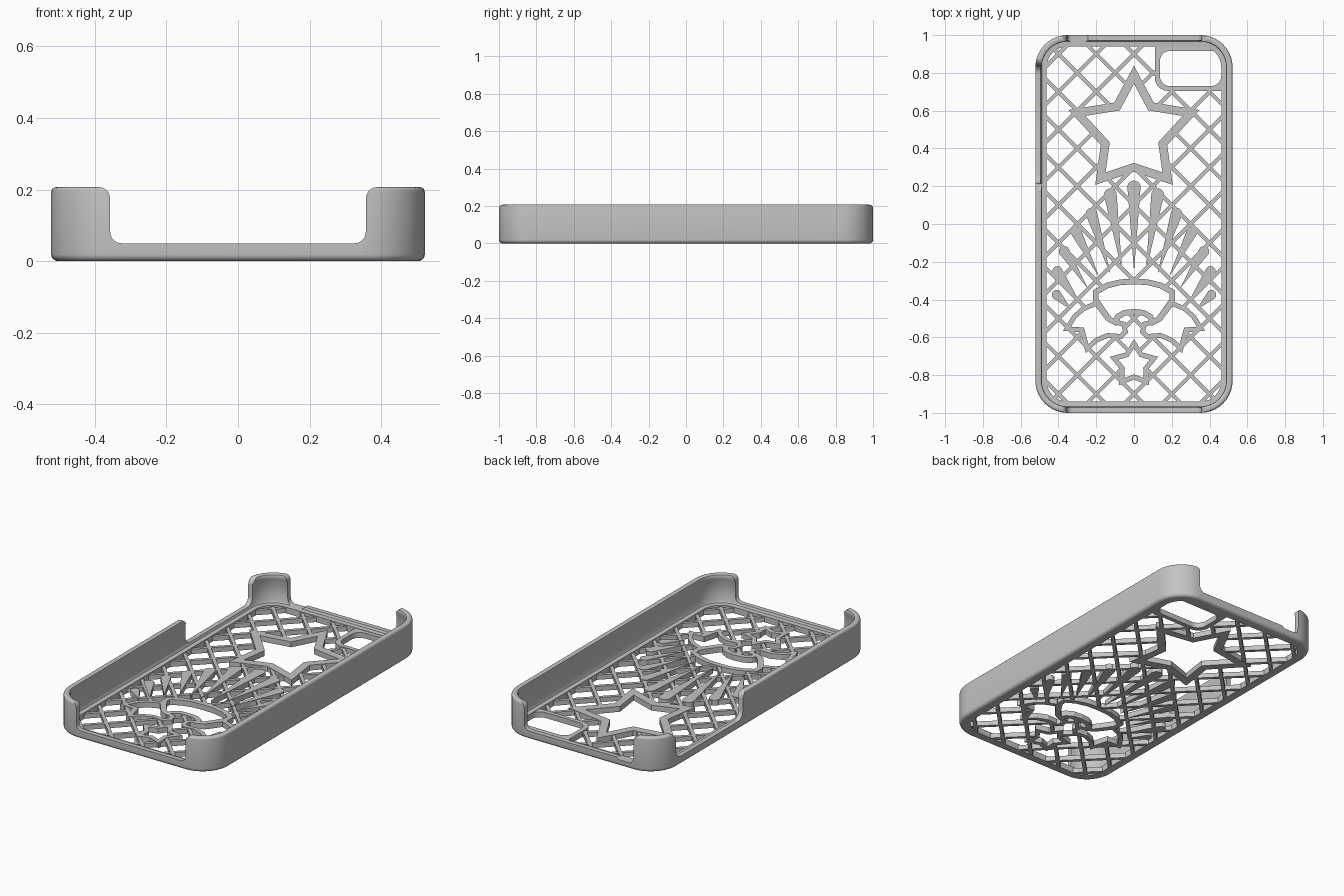
import bpy, bmesh, math
from mathutils import Vector

if "Cube" in bpy.data.objects:
    bpy.data.objects.remove(bpy.data.objects["Cube"])

COLOUR = (0.55, 0.55, 0.55, 1)
grey = bpy.data.materials.new("matte_grey")
grey.use_nodes = True
grey.diffuse_color = COLOUR
grey.node_tree.nodes["Principled BSDF"].inputs["Base Color"].default_value = COLOUR

W, L, H, R = 0.522, 1.0, 0.207, 0.17   # half width, half length, height, corner radius
FLOOR = 0.032


def finish(bm, name):
    bmesh.ops.recalc_face_normals(bm, faces=bm.faces)
    me = bpy.data.meshes.new(name)
    bm.to_mesh(me)
    bm.free()
    me.materials.append(grey)
    ob = bpy.data.objects.new(name, me)
    bpy.context.collection.objects.link(ob)
    return ob


def rounded_rect(x0, y0, x1, y1, radii, n=10):
    """Corner radii in the order back left, back right, front right, front left."""
    pts = []
    corners = [(x1, y1, -1, -1), (x0, y1, 1, -1), (x0, y0, 1, 1), (x1, y0, -1, 1)]
    for k, ((x, y, sx, sy), r) in enumerate(zip(corners, radii)):
        for i in range(n + 1):
            a = math.pi / 2 * (k + i / n)
            pts.append((x + sx * r + r * math.cos(a), y + sy * r + r * math.sin(a)))
    return pts


def case_outline(d):
    return rounded_rect(d - W, d - L, W - d, L - d, [R - d] * 4)


def loft(bm, rings):
    """Closed tube: every ring is a closed loop and the last joins the first."""
    vs = [[bm.verts.new(p) for p in ring] for ring in rings]
    for a, b in zip(vs, vs[1:] + vs[:1]):
        for i in range(len(a)):
            j = (i + 1) % len(a)
            bm.faces.new((a[i], a[j], b[j], b[i]))


def band(bm, outer, inner, z0, z1):
    loft(bm, [[(x, y, z) for x, y in ring]
              for ring, z in ((outer, z0), (outer, z1), (inner, z1), (inner, z0))])


def prism(bm, poly, z0, z1):
    lo = [bm.verts.new((x, y, z0)) for x, y in poly]
    hi = [bm.verts.new((x, y, z1)) for x, y in poly]
    bm.faces.new(lo)
    bm.faces.new(hi)
    for i in range(len(poly)):
        j = (i + 1) % len(poly)
        bm.faces.new((lo[i], lo[j], hi[j], hi[i]))


def offset(pts, d):
    """Mitred offset of a closed outline."""
    out = []
    for i, p in enumerate(pts):
        p = Vector(p)
        a = (p - Vector(pts[i - 1])).normalized()
        b = (Vector(pts[(i + 1) % len(pts)]) - p).normalized()
        na, nb = Vector((a.y, -a.x)), Vector((b.y, -b.x))
        m = (na + nb).normalized()
        out.append(p + m * d / max(m.dot(na), 0.3))
    return out


def outline(bm, pts, w):
    band(bm, offset(pts, w / 2), offset(pts, -w / 2), 0, FLOOR)


def mirror(half):
    """Complete a right-hand half outline across x = 0."""
    return half + [(-x, y) for x, y in reversed(half) if x > 0.001]


# Shell: rim section swept round the rounded rectangle
quarter = [math.pi / 2 * i / 5 for i in range(6)]
section = [(0.02 - 0.02 * math.sin(t), 0.02 - 0.02 * math.cos(t)) for t in quarter]
section += [(0.014 - 0.014 * math.cos(t), H - 0.014 + 0.014 * math.sin(t)) for t in quarter]
section += [(0.026, H), (0.032, 0.203), (0.034, 0.195), (0.034, 0.18), (0.028, 0.168),
            (0.028, 0.05), (0.034, 0.038), (0.06, 0.036), (0.06, 0)]
bm = bmesh.new()
loft(bm, [[(x, y, z) for x, y in case_outline(d)] for d, z in section])
shell = finish(bm, "case_shell")


# Wall openings with rounded shoulders and feet
def opening(name, a, b, to_world, depth0, depth1, low=0.05, r=0.032):
    arc = [math.pi / 2 * i / 6 for i in range(7)]
    side = [(-r, 0.3)] + [(-r + r * math.sin(t), H - r + r * math.cos(t)) for t in arc]
    side += [(r - r * math.cos(t), low + r - r * math.sin(t)) for t in arc]
    prof = [(a + u, z) for u, z in side] + [(b - u, z) for u, z in reversed(side)]
    bm = bmesh.new()
    prism(bm, prof, depth0, depth1)
    for v in bm.verts:
        v.co = to_world(*v.co)
    cutter = finish(bm, name)
    cutter.hide_render = True
    cutter.hide_viewport = True
    mod = shell.modifiers.new(name, "BOOLEAN")
    mod.operation, mod.solver, mod.object = "DIFFERENCE", "EXACT", cutter
    return cutter


def across(u, z, d):
    return (u, d, z)


def along(u, z, d):
    return (d, u, z)


cutters = [
    opening("front_cutter", -0.357, 0.357, across, -1.1, -0.9),
    opening("back_cutter", -0.357, 0.357, across, 0.9, 1.1),
    opening("jack_cutter", -0.353, -0.24, across, 0.965, 1.1, 0.038, 0.025),
    opening("side_cutter", 0.215, 0.84, along, -0.6, -0.42, 0.05, 0.045),
]
bpy.context.view_layer.objects.active = shell
shell.select_set(True)
for mod in list(shell.modifiers):
    bpy.ops.object.modifier_apply(modifier=mod.name)
for c in cutters:
    bpy.data.objects.remove(c)
bpy.ops.object.shade_smooth_by_angle(angle=math.radians(35))

# Camera window frame
bm = bmesh.new()
window_outer = rounded_rect(0.11, 0.705, 0.48, 0.96, (0.1, 0.01, 0.07, 0.01))
band(bm, window_outer, rounded_rect(0.137, 0.73, 0.462, 0.917, [0.055] * 4), 0.002, FLOOR + 0.002)
finish(bm, "camera_window")

# Large and small stars
big_star = mirror([(0, 0.3), (0.178, 0.24), (0.152, 0.425), (0.302, 0.588), (0.09, 0.622), (0, 0.79)])
bm = bmesh.new()
outline(bm, big_star, 0.045)
finish(bm, "large_star")
small_star = [(-r * math.sin(k * math.pi / 5), r * math.cos(k * math.pi / 5) - 0.745)
              for k in range(10) for r in [0.065 if k % 2 else 0.111]]
bm = bmesh.new()
outline(bm, small_star, 0.026)
finish(bm, "small_star")

# Cap and ribbon emblem
cap = mirror([(0, -0.305), (0.07, -0.308), (0.14, -0.325), (0.203, -0.36), (0.203, -0.4), (0.17, -0.45),
              (0.13, -0.505), (0.1, -0.52), (0.085, -0.49), (0.05, -0.47), (0, -0.465)])
bm = bmesh.new()
outline(bm, cap, 0.03)
finish(bm, "cap_outline")
ribbon = [(0.2, -0.42), (0.27, -0.45), (0.315, -0.49), (0.355, -0.555), (0.275, -0.56), (0.248, -0.66),
          (0.2, -0.615), (0.14, -0.59), (0.07, -0.595), (0.045, -0.57), (0.055, -0.53), (0.1, -0.52),
          (0.14, -0.5)]
ribbons = [[(s * x, y) for x, y in ribbon] for s in (1, -1)]
bm = bmesh.new()
for r in ribbons:
    outline(bm, r, 0.025)
finish(bm, "ribbon_tails")

# Fan of club-shaped rays: head, point
rays = [((0, 0.195), (0, -0.25)), ((0.125, 0.155), (0.063, -0.25)), ((0.225, 0.055), (0.125, -0.265)),
        ((0.305, -0.045), (0.185, -0.28)), ((0.37, -0.145), (0.245, -0.34)),
        ((0.405, -0.25), (0.29, -0.41)), ((0.41, -0.375), (0.33, -0.455))]
bm = bmesh.new()
for head, tip in rays:
    for s in ((1, -1) if head[0] else (1,)):
        h, t = Vector((s * head[0], head[1])), Vector((s * tip[0], tip[1]))
        a0 = math.atan2(h.y - t.y, h.x - t.x)
        r = 0.025 + 0.05 * (h - t).length ** 2
        angles = [a0 + math.pi * (i / 10 - 0.5) for i in range(11)]
        prism(bm, [t] + [h + r * Vector((math.cos(a), math.sin(a))) for a in angles], 0, FLOOR)
finish(bm, "fan_rays")


# Diagonal lattice, clipped to the frame and kept out of the openings
def inside(p, poly):
    hit = False
    for (x0, y0), (x1, y1) in zip(poly, poly[1:] + poly[:1]):
        if (y0 > p.y) != (y1 > p.y) and p.x < x0 + (p.y - y0) * (x1 - x0) / (y1 - y0):
            hit = not hit
    return hit


frame = case_outline(0.05)
holes = [big_star, small_star, cap, window_outer] + ribbons
STEP, SHIFT, BAR = 0.2, 0.1, 0.02
bm = bmesh.new()
for slope in (1, -1):
    d = Vector((1, slope)).normalized()
    n = Vector((-d.y, d.x))
    for k in range(-8, 9):
        base = Vector((0, k * STEP + SHIFT))
        cuts = []
        for poly in [frame] + holes:
            for p, q in zip(poly, poly[1:] + poly[:1]):
                dp, dq = (Vector(p) - base).dot(n), (Vector(q) - base).dot(n)
                if (dp > 0) != (dq > 0):
                    cuts.append((Vector(p).lerp(Vector(q), dp / (dp - dq)) - base).dot(d))
        cuts.sort()
        for a, b in zip(cuts, cuts[1:]):
            mid = base + d * (a + b) / 2
            if b - a > 0.005 and inside(mid, frame) and not any(inside(mid, h) for h in holes):
                p, q, w = base + d * a, base + d * b, n * BAR / 2
                prism(bm, [p - w, q - w, q + w, p + w], 0.001, FLOOR - 0.003)
finish(bm, "lattice")
